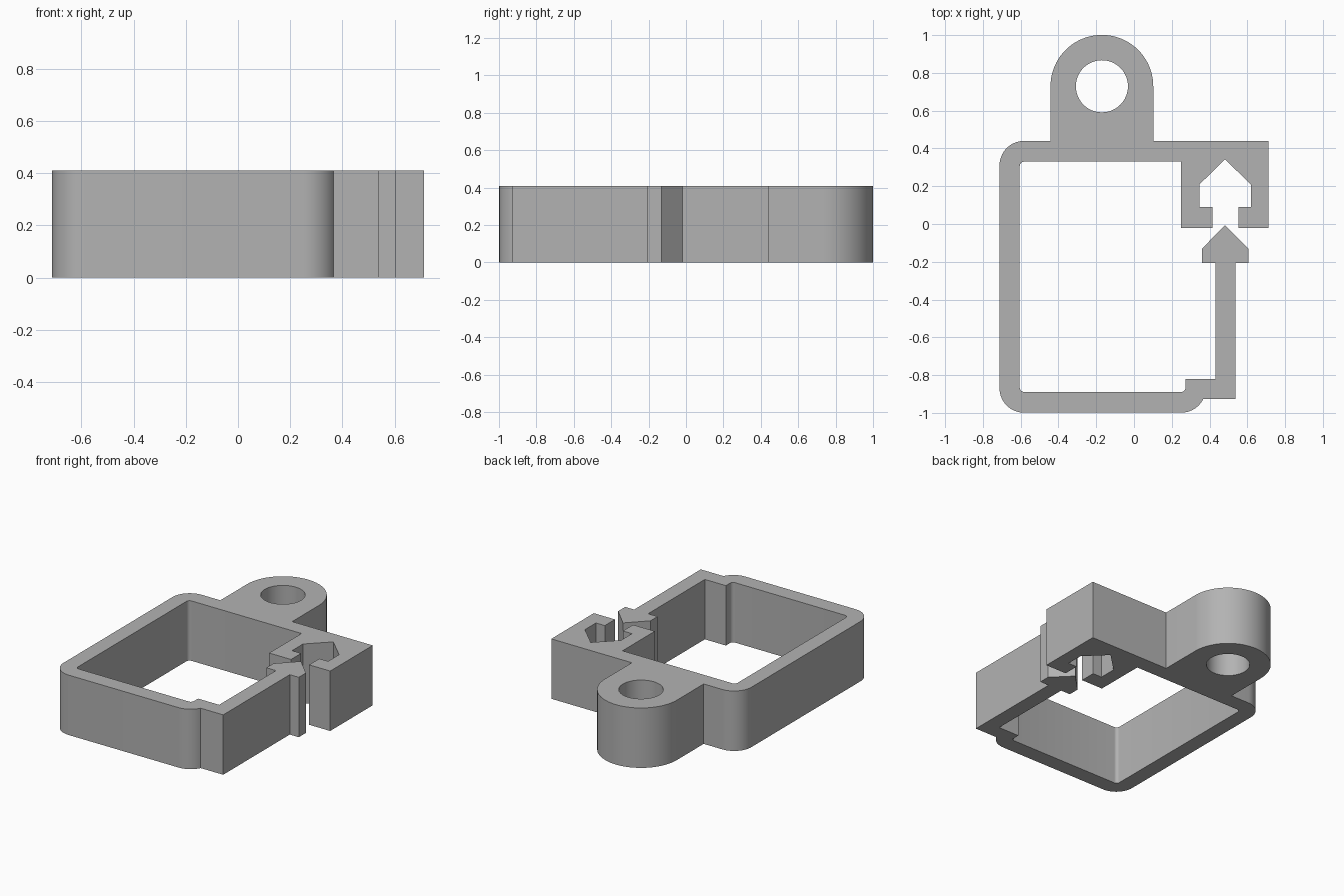
import bpy, bmesh, math

if "Cube" in bpy.data.objects:
    bpy.data.objects.remove(bpy.data.objects["Cube"])

HEIGHT = 0.41
LUG = (-0.17, 0.729)          # centre of the mounting lug


def arc(cx, cy, r, a0, a1, n):
    """Points on an arc, angles in degrees, both ends included."""
    return [(cx + r * math.cos(math.radians(a0 + (a1 - a0) * i / n)),
             cy + r * math.sin(math.radians(a0 + (a1 - a0) * i / n)))
            for i in range(n + 1)]


outline = []
# mounting lug, from its right foot over the top to its left foot
outline += [(LUG[0] + 0.272, 0.44)]
outline += arc(*LUG, 0.272, 0, 180, 40)
outline += [(LUG[0] - 0.272, 0.44)]
# outer frame wall with rounded corners
outline += arc(-0.582, 0.31, 0.13, 90, 180, 14)
outline += arc(-0.582, -0.869, 0.13, 180, 270, 14)
outline += arc(0.25, -0.869, 0.13, 270, 333.5, 10)
# flexible latch arm with barbed head
outline += [(0.537, -0.927), (0.537, -0.207), (0.605, -0.207), (0.605, -0.13),
            (0.482, -0.007), (0.36, -0.13), (0.36, -0.207), (0.432, -0.207),
            (0.432, -0.821), (0.273, -0.821)]
# inner frame wall
outline += arc(0.25, -0.866, 0.023, 0, -90, 6)
outline += arc(-0.582, -0.866, 0.023, 270, 180, 6)
outline += arc(-0.582, 0.307, 0.023, 180, 90, 6)
# catch block with arrow-shaped pocket
outline += [(0.25, 0.33), (0.25, -0.02), (0.415, -0.02), (0.415, 0.09),
            (0.346, 0.09), (0.346, 0.209), (0.482, 0.342), (0.619, 0.209),
            (0.619, 0.09), (0.552, 0.09), (0.552, -0.02), (0.712, -0.02),
            (0.712, 0.44)]
# round hole through the lug
hole = arc(*LUG, 0.138, 0, 360, 48)[:-1]

bm = bmesh.new()
for loop in (outline, hole):
    verts = [bm.verts.new((x, y, 0)) for x, y in loop]
    for a, b in zip(verts, verts[1:] + verts[:1]):
        bm.edges.new((a, b))
bmesh.ops.triangle_fill(bm, use_beauty=True, edges=bm.edges[:], normal=(0, 0, 1))

# raise the profile to full height
ext = bmesh.ops.extrude_face_region(bm, geom=bm.faces[:], use_keep_orig=True)
top = [g for g in ext["geom"] if isinstance(g, bmesh.types.BMVert)]
bmesh.ops.translate(bm, verts=top, vec=(0, 0, HEIGHT))
bmesh.ops.recalc_face_normals(bm, faces=bm.faces[:])

mesh = bpy.data.meshes.new("latching_clamp_frame")
bm.to_mesh(mesh)
bm.free()
clamp = bpy.data.objects.new("latching_clamp_frame", mesh)
bpy.context.collection.objects.link(clamp)

grey = bpy.data.materials.new("light grey plastic")
grey.diffuse_color = (0.45, 0.45, 0.45, 1)
grey.use_nodes = True
grey.node_tree.nodes["Principled BSDF"].inputs["Base Color"].default_value = grey.diffuse_color
mesh.materials.append(grey)

bpy.context.view_layer.objects.active = clamp
clamp.select_set(True)
bpy.ops.object.shade_smooth_by_angle(angle=math.radians(25))
